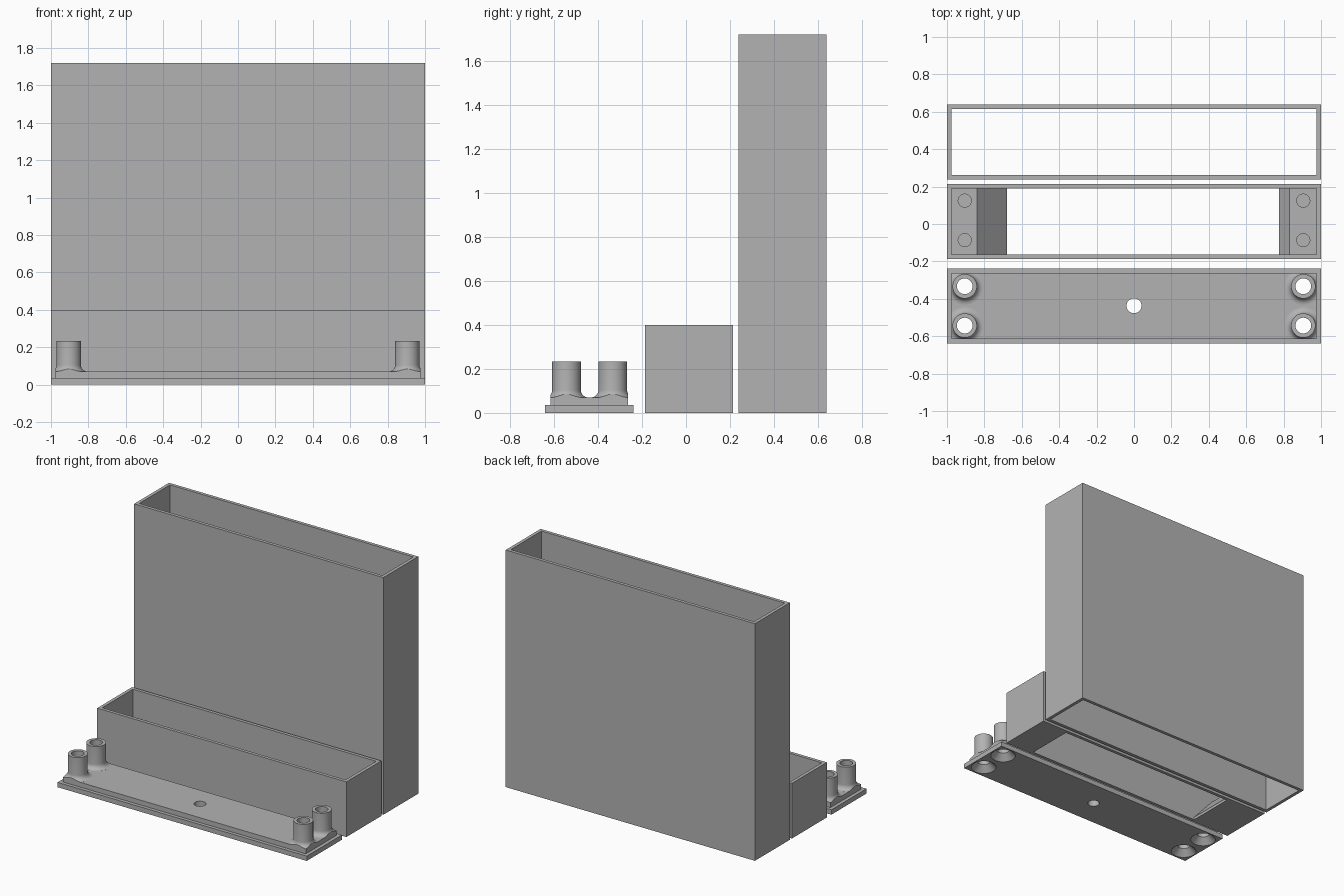
import bpy, bmesh, math

if "Cube" in bpy.data.objects:
    bpy.data.objects.remove(bpy.data.objects["Cube"])

grey = bpy.data.materials.new("plain grey")
grey.diffuse_color = (0.45, 0.45, 0.45, 1)
grey.use_nodes = True
grey.node_tree.nodes["Principled BSDF"].inputs["Base Color"].default_value = grey.diffuse_color
WALL = 0.024


def finish(name, bm):
    bmesh.ops.recalc_face_normals(bm, faces=bm.faces)
    me = bpy.data.meshes.new(name)
    bm.to_mesh(me)
    bm.free()
    me.materials.append(grey)
    ob = bpy.data.objects.new(name, me)
    bpy.context.collection.objects.link(ob)
    return ob


def prism(name, pts, y0, y1):
    """Extrude an x-z profile along y."""
    bm = bmesh.new()
    f = bm.faces.new([bm.verts.new((x, y0, z)) for x, z in pts])
    r = bmesh.ops.extrude_face_region(bm, geom=[f])
    vs = [g for g in r["geom"] if isinstance(g, bmesh.types.BMVert)]
    bmesh.ops.translate(bm, verts=vs, vec=(0, y1 - y0, 0))
    return finish(name, bm)


def box(name, x0, x1, y0, y1, z0, z1):
    return prism(name, [(x0, z0), (x1, z0), (x1, z1), (x0, z1)], y0, y1)


def lathe(name, profile, cx, cy, n=40):
    """Closed solid of revolution from (radius, z) points."""
    bm = bmesh.new()
    rings = [[bm.verts.new((cx + r * math.cos(math.tau * i / n),
                            cy + r * math.sin(math.tau * i / n), z))
              for i in range(n)] for r, z in profile]
    for a, b in zip(rings, rings[1:]):
        for i in range(n):
            j = (i + 1) % n
            bm.faces.new((a[i], a[j], b[j], b[i]))
    bm.faces.new(rings[0])
    bm.faces.new(rings[-1])
    return finish(name, bm)


def boolean(ob, tool, op):
    m = ob.modifiers.new(op.lower(), 'BOOLEAN')
    m.operation, m.object, m.solver = op, tool, 'EXACT'
    bpy.context.view_layer.objects.active = ob
    bpy.ops.object.modifier_apply(modifier=m.name)
    bpy.data.objects.remove(tool)


def shade(ob):
    bpy.ops.object.select_all(action='DESELECT')
    ob.select_set(True)
    bpy.context.view_layer.objects.active = ob
    bpy.ops.object.shade_smooth_by_angle(angle=math.radians(30))


def tube(name, y0, y1, h):
    """Rectangular sleeve open at both ends."""
    ob = box(name, -1, 1, y0, y1, 0, h)
    cut = box("cutter", -1 + WALL, 1 - WALL, y0 + WALL, y1 - WALL, -0.1, h + 0.1)
    boolean(ob, cut, 'DIFFERENCE')
    return ob


# Tall sleeve
tube("tall_sleeve", 0.238, 0.638, 1.72)

# Short box with a sloped screw block at each end
short = tube("short_box", -0.186, 0.214, 0.4)
blocks = {
    -1: [(-0.99, 0), (-0.68, 0), (-0.68, 0.02), (-0.84, 0.2), (-0.99, 0.2)],
    1: [(0.99, 0), (0.775, 0), (0.775, 0.12), (0.832, 0.2), (0.99, 0.2)],
}
for side, pts in blocks.items():
    boolean(short, prism("block", pts, -0.176, 0.204), 'UNION')
    for y in (-0.086, 0.125):
        pilot = lathe("cutter", [(0.035, 0.05), (0.035, 0.3)], side * 0.905, y)
        boolean(short, pilot, 'DIFFERENCE')
shade(short)

# Lid: flange, inner step, filleted posts, countersunk screw holes
lid = box("lid", -1, 1, -0.64, -0.238, 0, 0.035)
boolean(lid, box("step", -0.975, 0.975, -0.615, -0.263, 0.02, 0.07), 'UNION')
R, F = 0.065, 0.034
fillet = [(R + F - F * math.sin(a), 0.07 + F - F * math.cos(a))
          for a in (math.radians(15 * k) for k in range(1, 7))]
spots = [(sx * 0.905, y) for sx in (-1, 1) for y in (-0.333, -0.543)]
for x, y in spots:
    post = lathe("post", [(R + F, 0.05), (R + F, 0.0702)] + fillet + [(R, 0.233)], x, y)
    boolean(post, box("trim", -0.975, 0.975, -0.615, -0.263, 0.04, 0.3), 'INTERSECT')
    boolean(lid, post, 'UNION')
for x, y in spots:
    boolean(lid, lathe("cutter", [(0.088, -0.002), (0.042, 0.045), (0.042, 0.3)], x, y),
            'DIFFERENCE')
boolean(lid, lathe("cutter", [(0.04, -0.1), (0.04, 0.2)], 0, -0.437), 'DIFFERENCE')
shade(lid)
